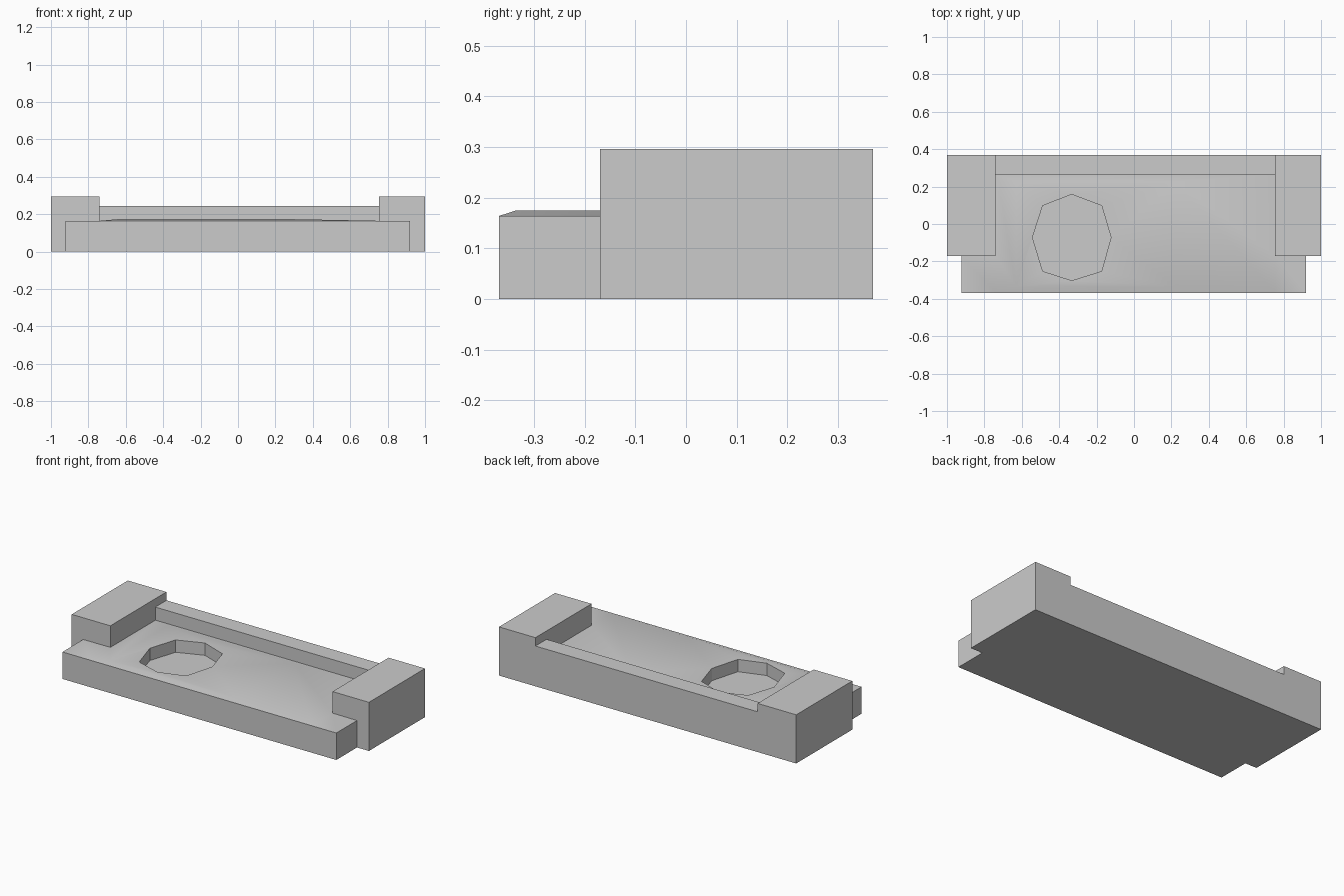
import bpy
import math

if "Cube" in bpy.data.objects:
    bpy.data.objects.remove(bpy.data.objects["Cube"])


def mesh_object(name, verts, faces):
    mesh = bpy.data.meshes.new(name)
    mesh.from_pydata(verts, [], faces)
    obj = bpy.data.objects.new(name, mesh)
    bpy.context.collection.objects.link(obj)
    return obj


def loft(name, rings):
    """Closed solid through equal-length rings, listed bottom to top."""
    n = len(rings[0])
    faces = [tuple(reversed(range(n)))]
    for r in range(len(rings) - 1):
        for i in range(n):
            j = (i + 1) % n
            faces.append((r * n + i, r * n + j, (r + 1) * n + j, (r + 1) * n + i))
    faces.append(tuple(range((len(rings) - 1) * n, len(rings) * n)))
    return mesh_object(name, [v for ring in rings for v in ring], faces)


def rect(x0, x1, y0, y1, z):
    return [(x0, y0, z), (x1, y0, z), (x1, y1, z), (x0, y1, z)]


def block(name, x0, x1, y0, y1, z1):
    return loft(name, [rect(x0, x1, y0, y1, 0), rect(x0, x1, y0, y1, z1)])


def combine(target, tool, operation):
    mod = target.modifiers.new(tool.name, 'BOOLEAN')
    mod.operation = operation
    mod.solver = 'EXACT'
    mod.object = tool
    bpy.context.view_layer.objects.active = target
    bpy.ops.object.modifier_apply(modifier=mod.name)
    bpy.data.objects.remove(tool, do_unlink=True)


# Seat block with a very slightly raised cushion surface
seat = loft("sofa", [
    rect(-0.923, 0.92, -0.369, 0.369, 0),
    rect(-0.923, 0.92, -0.369, 0.369, 0.164),
    rect(-0.74, 0.755, -0.366, 0.265, 0.165),
    rect(-0.63, 0.22, -0.335, 0.225, 0.175),
])

# Arms and low back, merged with the seat
combine(seat, block("left_arm", -1.0, -0.74, -0.17, 0.369, 0.296), 'UNION')
combine(seat, block("right_arm", 0.755, 1.0, -0.17, 0.369, 0.296), 'UNION')
combine(seat, block("back_rest", -0.80, 0.80, 0.262, 0.369, 0.245), 'UNION')

# Eight-sided recess in the seat
outline = [(0.21, 0), (0.16, 0.17), (0, 0.23), (-0.155, 0.17),
           (-0.21, 0), (-0.155, -0.18), (0, -0.23), (0.16, -0.18)]
recess = loft("recess_cutter", [
    [(x - 0.333, y - 0.072, z) for x, y in outline] for z in (0.1, 0.4)])
recess.hide_render = True
combine(seat, recess, 'DIFFERENCE')

# Soft shading only across the shallow cushion slopes
bpy.ops.object.select_all(action='DESELECT')
seat.select_set(True)
bpy.context.view_layer.objects.active = seat
bpy.ops.object.shade_smooth_by_angle(angle=math.radians(25))
